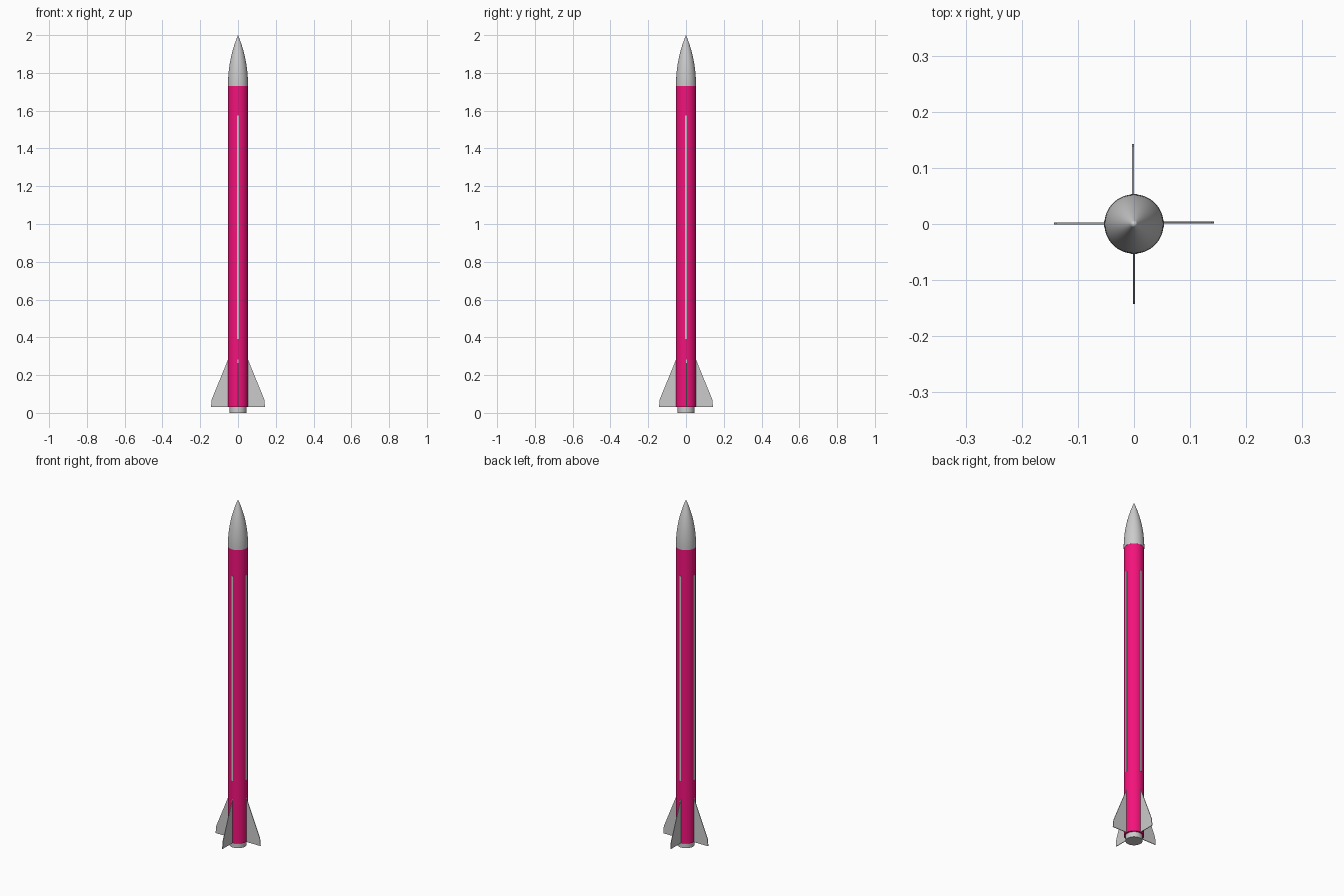
import bpy, bmesh, math

if "Cube" in bpy.data.objects:
    bpy.data.objects.remove(bpy.data.objects["Cube"])

SEG = 64
R = 0.0525

pink = bpy.data.materials.new("pink_paint")
pink.diffuse_color = (0.9, 0.006, 0.2, 1)
pink.use_nodes = True
pink.node_tree.nodes["Principled BSDF"].inputs["Base Color"].default_value = pink.diffuse_color


def mesh_object(name, bm, mat=None, smooth=True):
    bmesh.ops.recalc_face_normals(bm, faces=bm.faces[:])
    me = bpy.data.meshes.new(name)
    bm.to_mesh(me)
    bm.free()
    ob = bpy.data.objects.new(name, me)
    bpy.context.collection.objects.link(ob)
    if mat:
        me.materials.append(mat)
    if smooth:
        bpy.ops.object.select_all(action='DESELECT')
        ob.select_set(True)
        bpy.context.view_layer.objects.active = ob
        bpy.ops.object.shade_smooth_by_angle(angle=math.radians(30))
    return ob


def lathe(name, profile, mat=None):
    """Spin (radius, z) points around the z axis; the ends lie on the axis."""
    bm = bmesh.new()
    vs = [bm.verts.new((r, 0, z)) for r, z in profile]
    es = [bm.edges.new(p) for p in zip(vs, vs[1:])]
    bmesh.ops.spin(bm, geom=vs + es, cent=(0, 0, 0), axis=(0, 0, 1),
                   angle=2 * math.tau / 2, steps=SEG, use_duplicate=False)
    bmesh.ops.remove_doubles(bm, verts=bm.verts[:], dist=1e-5)
    return mesh_object(name, bm, mat)


# Body tube
Z0, Z1 = 0.03, 1.73
lathe("body_tube", [(0, Z0), (R, Z0), (R, Z1), (0, Z1)], pink)

# Nose cone: short collar and tangent ogive
NB, NL, NR = 1.738, 0.262, R + 0.0003
rho = (NR ** 2 + NL ** 2) / (2 * NR)
ogive = []
for i in range(17):
    h = NL * i / 16
    ogive.append((max(0, math.sqrt(rho ** 2 - h ** 2) + NR - rho), NB + h))
ogive[-1] = (0, 2.0)
lathe("nose_cone", [(0, Z1), (NR, Z1)] + ogive)

# Motor nozzle
lathe("motor_nozzle", [(0, 0), (0.044, 0), (0.044, 0.035), (0, 0.035)])

# Four swept fins, each very slightly off the centre plane
fin_profile = [(R - 0.004, 0.03), (0.143, 0.03), (0.139, 0.072), (R, 0.283), (R - 0.004, 0.283)]
FIN_T = 0.0035
for k, off in enumerate((0.0025, 0.0018, -0.0008, 0.0)):
    bm = bmesh.new()
    f = bm.faces.new([bm.verts.new((x, off - FIN_T / 2, z)) for x, z in fin_profile])
    ext = bmesh.ops.extrude_face_region(bm, geom=[f])
    bmesh.ops.translate(bm, vec=(0, FIN_T, 0),
                        verts=[v for v in ext["geom"] if isinstance(v, bmesh.types.BMVert)])
    fin = mesh_object(f"fin_{k + 1}", bm, smooth=False)
    fin.rotation_euler.z = k * math.pi / 2

# Four long thin stripes along the tube
for k in range(4):
    bm = bmesh.new()
    bmesh.ops.create_cube(bm, size=1)
    for v in bm.verts:
        v.co = (R - 0.0005 + v.co.x * 0.003, v.co.y * 0.011, 0.983 + v.co.z * 1.185)
    stripe = mesh_object(f"body_stripe_{k + 1}", bm, smooth=False)
    stripe.rotation_euler.z = k * math.pi / 2
